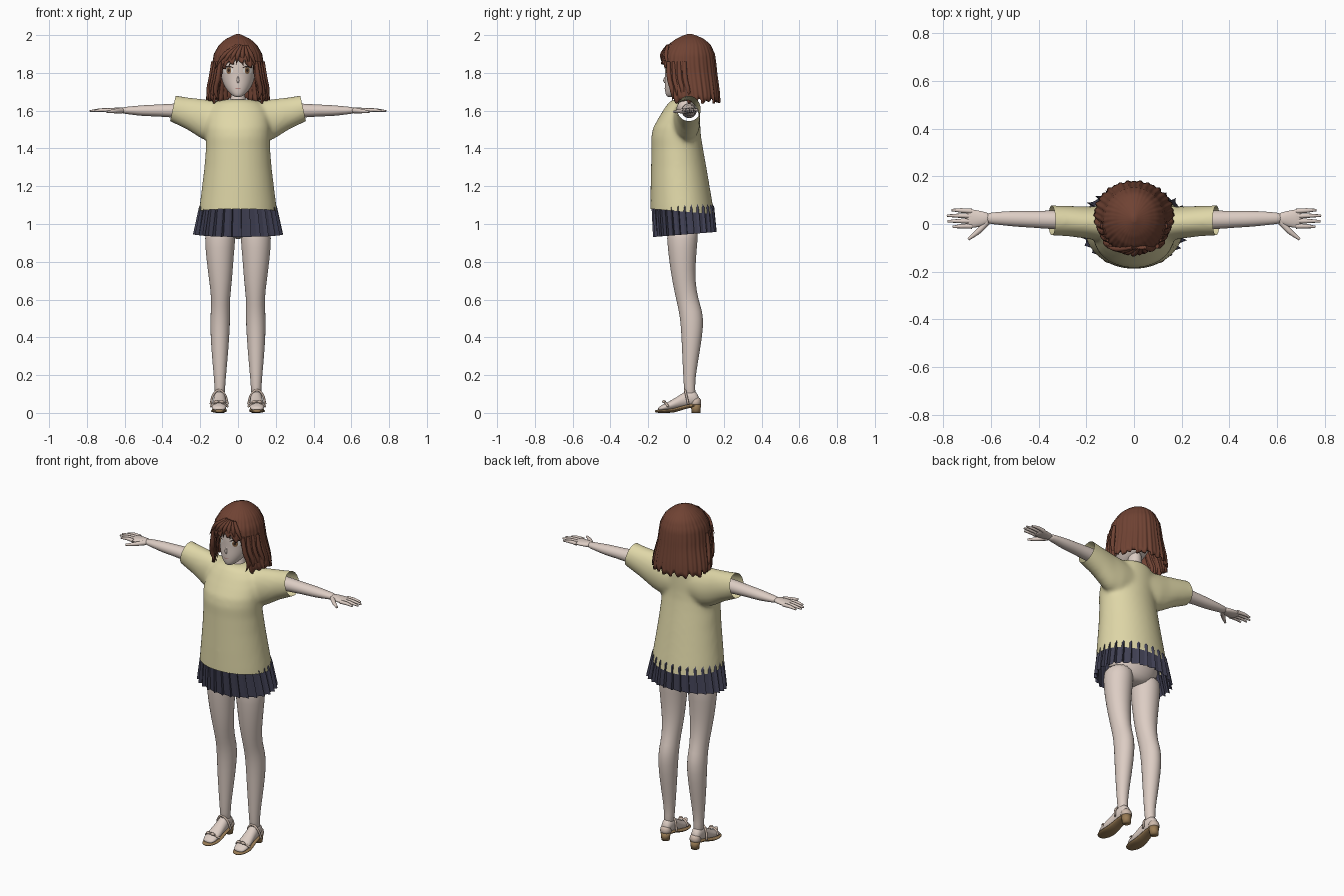
import bpy, bmesh, math
from mathutils import Vector
from mathutils.bvhtree import BVHTree

if "Cube" in bpy.data.objects:
    bpy.data.objects.remove(bpy.data.objects["Cube"])


def material(name, r, g, b):
    m = bpy.data.materials.new(name)
    m.use_nodes = True
    m.diffuse_color = (r, g, b, 1)
    for node in m.node_tree.nodes:
        if node.type == 'BSDF_PRINCIPLED':
            node.inputs["Base Color"].default_value = (r, g, b, 1)
            node.inputs["Roughness"].default_value = 0.8
    return m


SKIN = material("pale_skin", .72, .61, .55)
KNIT = material("cream_yellow", .74, .68, .39)
HAIR = material("chestnut_brown", .16, .055, .033)
NAVY = material("dark_navy", .052, .052, .088)
SOLE = material("tan_sole", .32, .2, .09)
STRAP = material("beige_strap", .62, .49, .41)
WHITE = material("eye_white", .8, .78, .75)
IRIS = material("amber_iris", .25, .13, .06)
DARK = material("lash_black", .03, .018, .015)
LIP = material("lip_pink", .5, .27, .24)


def bake(ob):
    """Apply every modifier."""
    deps = bpy.context.evaluated_depsgraph_get()
    deps.update()
    mesh = bpy.data.meshes.new_from_object(ob.evaluated_get(deps))
    ob.modifiers.clear()
    ob.data = mesh


def make(name, bm, mat, smooth=True, subsurf=0):
    bmesh.ops.recalc_face_normals(bm, faces=bm.faces)
    for f in bm.faces:
        f.smooth = smooth
    mesh = bpy.data.meshes.new(name)
    bm.to_mesh(mesh)
    bm.free()
    mesh.materials.append(mat)
    ob = bpy.data.objects.new(name, mesh)
    bpy.context.collection.objects.link(ob)
    if subsurf:
        ob.modifiers.new("round", 'SUBSURF').levels = subsurf
        bake(ob)
    return ob


def skin_rings(bm, rows):
    """Bridge closed rows of vertices."""
    for low, high in zip(rows, rows[1:]):
        for i in range(len(low)):
            j = (i + 1) % len(low)
            bm.faces.new((low[i], low[j], high[j], high[i]))


def add_loft(bm, rings, axis='z', side=1, n=20):
    """Rings are (position, centre a, radius a, low b, high b)."""
    rows = []
    for p, ca, ra, b0, b1 in rings:
        row = []
        for i in range(n):
            t = math.tau * i / n
            a = ca + ra * math.cos(t)
            b = (b0 + b1) / 2 + (b1 - b0) / 2 * math.sin(t)
            x, y, z = {'z': (a, b, p), 'x': (p, a, b), 'y': (a, p, b)}[axis]
            row.append(bm.verts.new((side * x, y, z)))
        rows.append(row)
    skin_rings(bm, rows)
    bm.faces.new(rows[0])
    bm.faces.new(rows[-1])


def loft(name, rings, mat, axis='z', side=1, subsurf=1):
    bm = bmesh.new()
    add_loft(bm, rings, axis, side)
    return make(name, bm, mat, True, subsurf)


def tube(name, path, radii, mat, side=1):
    cu = bpy.data.curves.new(name, 'CURVE')
    cu.dimensions = '3D'
    cu.bevel_depth, cu.bevel_resolution = 1, 2
    cu.resolution_u, cu.use_fill_caps = 5, True
    sp = cu.splines.new('BEZIER')
    sp.bezier_points.add(len(path) - 1)
    for pt, (x, y, z), r in zip(sp.bezier_points, path, radii):
        pt.co, pt.radius = (side * x, y, z), r
        pt.handle_left_type = pt.handle_right_type = 'AUTO'
    tmp = bpy.data.objects.new(name, cu)
    bpy.context.collection.objects.link(tmp)
    deps = bpy.context.evaluated_depsgraph_get()
    deps.update()
    bm = bmesh.new()
    bm.from_mesh(bpy.data.meshes.new_from_object(tmp.evaluated_get(deps)))
    bpy.data.objects.remove(tmp)
    return make(name, bm, mat)


# Sweater: torso and sleeves fused, then trimmed at hem and cuffs
bm = bmesh.new()
add_loft(bm, [(1.0, 0, .212, -.188, .155), (1.1, 0, .203, -.188, .142), (1.2, 0, .19, -.187, .125),
              (1.3, 0, .178, -.185, .108), (1.4, 0, .17, -.183, .09), (1.46, 0, .17, -.184, .08),
              (1.51, 0, .17, -.174, .076), (1.56, 0, .165, -.146, .075), (1.61, 0, .15, -.116, .073),
              (1.645, 0, .12, -.09, .068), (1.66, 0, .07, -.065, .06)], n=40)
for s in (1, -1):
    add_loft(bm, [(.05, .0, .07, 1.44, 1.645), (.13, .0, .075, 1.43, 1.655), (.19, .005, .068, 1.45, 1.662),
                  (.27, .012, .064, 1.5, 1.671), (.42, .018, .062, 1.573, 1.694)], 'x', s, 32)
sweater = make("sweater", bm, KNIT)
fuse = sweater.modifiers.new("fuse", 'REMESH')
fuse.mode, fuse.voxel_size, fuse.use_smooth_shade = 'VOXEL', .011, True
relax = sweater.modifiers.new("relax", 'SMOOTH')
relax.factor, relax.iterations = .5, 8
bake(sweater)
bm = bmesh.new()
bm.from_mesh(sweater.data)
for co, no in (((0, 0, 1.065), (0, -.08, -1)), ((.345, 0, 1.61), (.135, 0, .03)), ((-.345, 0, 1.61), (-.135, 0, .03))):
    bmesh.ops.bisect_plane(bm, geom=bm.verts[:] + bm.edges[:] + bm.faces[:], plane_co=co,
                           plane_no=Vector(no).normalized(), clear_outer=True)
for f in bm.faces:
    f.smooth = True
bm.to_mesh(sweater.data)
bm.free()

# Pleated skirt: sawtooth folds that widen toward the hem
bm = bmesh.new()
PLEATS = 28
rows = []
for z, rx, y0, y1, fold in ((1.17, .165, -.15, .1, 0), (1.09, .201, -.178, .145, .03), (.945, .228, -.167, .155, .05)):
    row = []
    for i in range(PLEATS * 3):
        t = math.tau * (i - (.8 if i % 3 == 2 else 0)) / (PLEATS * 3)
        k = 1 + fold * (-.5, 1, -.9)[i % 3]
        y = (y0 + y1) / 2 + (y1 - y0) / 2 * k * math.sin(t)
        row.append(bm.verts.new((rx * k * math.cos(t), y, z + (.08 * y if z < 1 else 0))))
    rows.append(row)
skin_rings(bm, rows)
make("pleated_skirt", bm, NAVY, False)

# Hips, neck and head
loft("hips", [(.92, 0, .05, -.05, .04), (.95, 0, .13, -.09, .07), (1.02, 0, .165, -.11, .095),
              (1.12, 0, .15, -.1, .08)], SKIN)
loft("neck", [(1.58, 0, .07, -.05, .05), (1.64, 0, .05, -.055, .05), (1.66, 0, .037, -.035, .045),
              (1.75, 0, .036, -.03, .05)], SKIN)
head = loft("head", [(1.672, 0, .014, -.098, -.075), (1.682, 0, .034, -.107, -.035), (1.705, 0, .058, -.112, .02),
                     (1.74, 0, .08, -.114, .07), (1.79, 0, .094, -.112, .1), (1.84, 0, .1, -.116, .115),
                     (1.9, 0, .095, -.106, .115), (1.95, 0, .06, -.06, .08)], SKIN, subsurf=2)
tube("nose", [(0, -.106, 1.785), (0, -.114, 1.758), (0, -.108, 1.746)], (.003, .007, .004), SKIN)

# Painted face: thin plates laid on the head
bm = bmesh.new()
bm.from_mesh(head.data)
face_tree = BVHTree.FromBMesh(bm)
bm.free()


def plate(name, cx, cz, rx, rz, mat, lift, bend=0):
    bm = bmesh.new()
    rows = []
    for k in (1, .66, .33):
        row = []
        for i in range(20):
            u, v = k * math.cos(math.tau * i / 20), k * math.sin(math.tau * i / 20)
            x, z = cx + rx * u, cz + rz * v - bend * u * u
            hit = face_tree.ray_cast(Vector((x, -1, z)), Vector((0, 1, 0)))[0]
            row.append(bm.verts.new((x, hit.y - lift, z)))
        rows.append(row)
    skin_rings(bm, rows)
    bm.faces.new(rows[-1])
    make(name, bm, mat)


for s, label in ((1, "left"), (-1, "right")):
    plate(label + "_eye_white", s * .05, 1.812, .024, .017, WHITE, .0015)
    plate(label + "_iris", s * .049, 1.812, .013, .018, IRIS, .003)
    plate(label + "_pupil", s * .049, 1.813, .006, .009, DARK, .0045)
    plate(label + "_upper_lash", s * .051, 1.834, .028, .004, DARK, .005, .009)
    plate(label + "_brow", s * .05, 1.86, .026, .003, HAIR, .002, .006)
plate("mouth", 0, 1.717, .016, .0028, LIP, .0015, -.002)

# Bob hair: rippled shell with an opening for the face
OUTLINE = [(2.01, 0, .02, .02), (1.996, .03, -.02, .06), (1.98, .064, -.052, .095), (1.95, .099, -.092, .13),
           (1.9, .127, -.126, .153), (1.85, .135, -.133, .16), (1.8, .14, -.128, .165), (1.7, .163, -.115, .178),
           (1.6, .172, -.1, .184)]


def outline(z):
    for (z0, *a), (z1, *b) in zip(OUTLINE, OUTLINE[1:]):
        if z >= z1:
            f = (z0 - z) / (z0 - z1)
            return [p + (q - p) * f for p, q in zip(a, b)]


COLS, ROWS = 216, 22
bm = bmesh.new()
rows = [[] for _ in range(ROWS)]
for i in range(COLS):
    a = math.tau * i / COLS
    d = math.degrees(min(a, math.tau - a))
    fringe = 1.875 - .05 * d / 40 + .014 * math.cos(18 * a + .8)
    length = 1.652 + .009 * math.cos(24 * a) + .006 * math.cos(11 * a)
    f = min(1, max(0, (d - 39) / 7))
    tip = fringe + (length - fringe) * f
    for r in range(ROWS):
        t = r / (ROWS - 1)
        z = 2.006 - (2.006 - tip) * t ** 1.6
        rx, y0, y1 = outline(z)
        k = 1 + t * (.018 * math.cos(36 * a) + .012 * math.cos(23 * a))
        y = (y0 + y1) / 2 - (y1 - y0) / 2 * k * math.cos(a)
        rows[r].append(bm.verts.new((rx * k * math.sin(a), y, z)))
skin_rings(bm, rows)
bm.faces.new(rows[0])
hair = make("bob_hair", bm, HAIR)
wall = hair.modifiers.new("wall", 'SOLIDIFY')
wall.thickness, wall.offset = .012, -1
bake(hair)

# Loose locks: swept fringe and strands framing the cheeks
for i in range(7):
    x = -.085 + .028 * i
    sweep = (x - .025) * .35
    tube("fringe_lock", [(.02 + x * .3, -.098, 1.945), (x * .85, -.126 + abs(x) * .25, 1.895),
                         (x + sweep, -.125 + abs(x) * .4, 1.845 - abs(x) * .3)], (.008, .012, .001), HAIR)
for s in (1, -1):
    for i in range(4):
        x, y = .095 + .012 * i, -.092 + .028 * i
        tube("cheek_lock", [(x, y, 1.86), (x + .012, y + .004, 1.77), (x + .024, y + .02, 1.7),
                            (x + .006, y + .022, 1.652 - .005 * (i % 2))], (.011, .014, .012, .001), HAIR, s)

# Limbs, hands and shoes
for s, label in ((1, "left_"), (-1, "right_")):
    loft(label + "arm", [(.2, .015, .043, 1.555, 1.645), (.34, .017, .04, 1.562, 1.638), (.43, .02, .035, 1.57, 1.632),
                         (.5, .022, .034, 1.57, 1.63), (.57, .024, .027, 1.58, 1.622), (.63, .024, .022, 1.586, 1.618)],
         SKIN, 'x', s)
    loft(label + "palm", [(.6, .024, .021, 1.587, 1.618), (.635, .022, .031, 1.587, 1.617),
                          (.68, .022, .041, 1.588, 1.614), (.705, .024, .038, 1.592, 1.611)], SKIN, 'x', s)
    for i, reach in enumerate((.76, .782, .785, .765)):
        y = -.009 + .021 * i
        tube(label + "finger", [(.68, y, 1.602), (.725, y * 1.05, 1.603), (reach, y * 1.12 - .002, 1.598)],
             (.011, .0095, .005), SKIN, s)
    tube(label + "thumb", [(.615, .01, 1.6), (.65, -.028, 1.598), (.695, -.064, 1.594)], (.014, .012, .006), SKIN, s)

    loft(label + "leg", [(.07, .097, .026, -.005, .055), (.14, .096, .028, -.012, .046), (.22, .096, .035, -.016, .055),
                         (.34, .096, .046, -.022, .076), (.46, .095, .053, -.027, .094), (.54, .093, .052, -.038, .088),
                         (.6, .092, .049, -.053, .065), (.7, .092, .061, -.074, .048), (.82, .096, .073, -.092, .053),
                         (.93, .095, .083, -.103, .064), (1.0, .09, .078, -.1, .068)], SKIN, 'z', s)
    loft(label + "foot", [(.07, .097, .02, .05, .085), (.045, .097, .03, .038, .125), (.01, .097, .032, .032, .125),
                          (-.03, .098, .033, .027, .096), (-.08, .1, .04, .014, .066), (-.12, .101, .04, .01, .045),
                          (-.15, .1, .026, .01, .03)], SKIN, 'y', s)
    loft(label + "sole", [(.08, .097, .018, .032, .05), (.04, .097, .033, .03, .052), (-.01, .098, .032, .02, .044),
                          (-.06, .1, .04, .0, .024), (-.11, .101, .046, .0, .02), (-.15, .1, .034, .0, .018),
                          (-.165, .1, .015, .002, .014)], SOLE, 'y', s)
    loft(label + "heel", [(0, .097, .023, .03, .076), (.02, .097, .024, .028, .077), (.045, .097, .029, .02, .08)],
         SOLE, 'z', s, 0)
    for part, y, h in (("toe_strap", -.105, .056), ("ankle_strap", .0, .118)):
        tube(label + part, [(.054, y + .012, .022 + h * .2), (.072, y, h * .85), (.1, y - .006, h + .003),
                            (.128, y, h * .85), (.145, y + .012, .022 + h * .2)], (.006,) * 5, STRAP, s)
    for dx in (-.016, .016):
        tube(label + "bow_loop", [(.1, -.113, .055), (.1 + dx, -.118, .06), (.1 + dx * 1.8, -.113, .052)],
             (.004, .009, .003), STRAP, s)
    loft(label + "heel_cup", [(.035, .097, .034, .02, .08), (.06, .097, .031, .02, .083), (.085, .097, .026, .035, .074)],
         STRAP, 'z', s)
